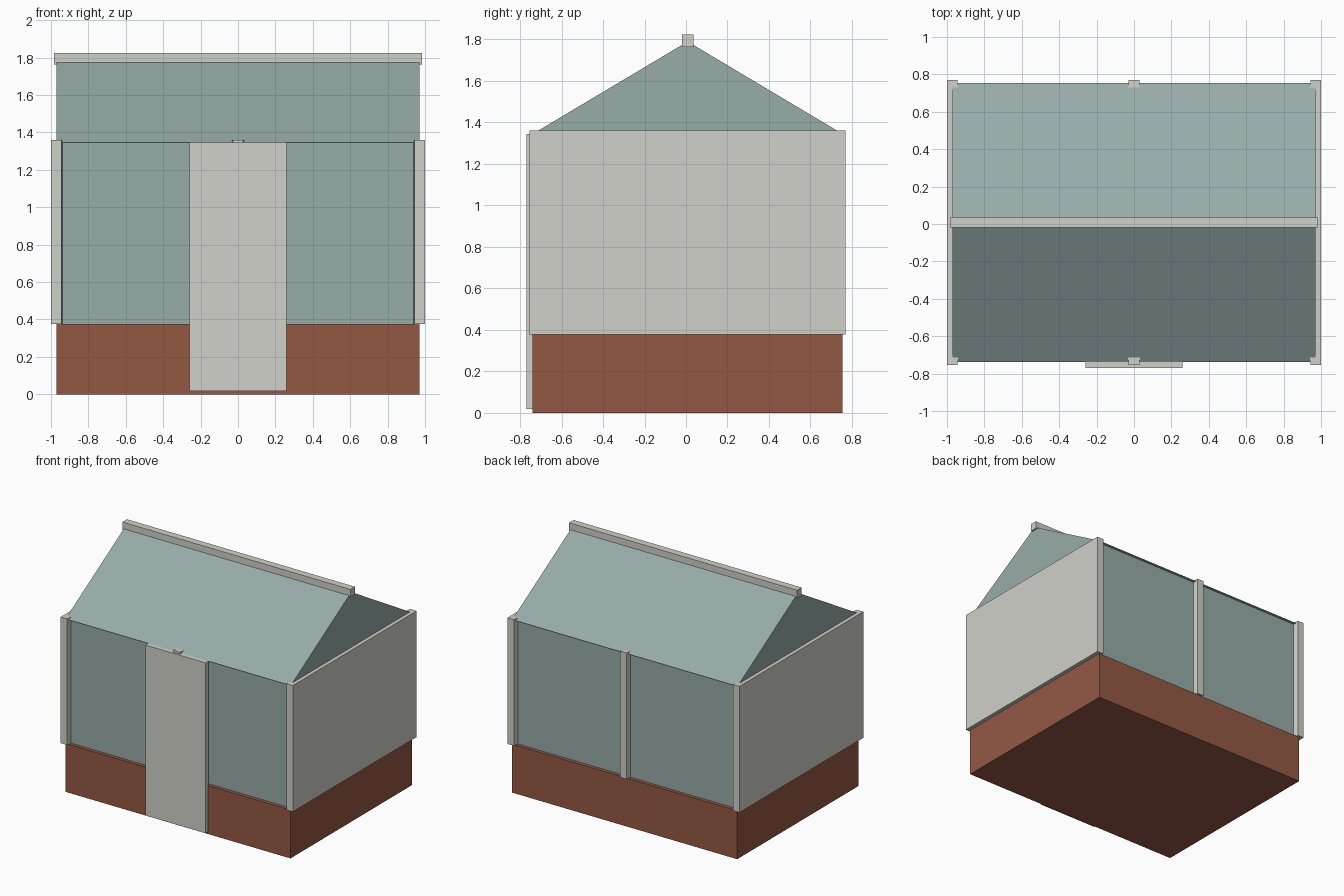
import bpy, bmesh

if "Cube" in bpy.data.objects:
    bpy.data.objects.remove(bpy.data.objects["Cube"])

YC = 0.008  # the building sits slightly behind the origin because of the door


def material(name, srgb):
    m = bpy.data.materials.new(name)
    lin = [((c / 255 + 0.055) / 1.055) ** 2.4 for c in srgb]
    m.diffuse_color = (*lin, 1)
    m.use_nodes = True
    m.node_tree.nodes["Principled BSDF"].inputs["Base Color"].default_value = m.diffuse_color
    return m


CREAM = material("cream frame", (209, 209, 202))
GLASS = material("pale teal glass", (151, 172, 169))
BRICK = material("red brown brick", (148, 89, 68))


def extrude(name, pts, offset, mat):
    """Extrude a closed polygon of 3D points along an offset vector."""
    bm = bmesh.new()
    face = bm.faces.new([bm.verts.new(p) for p in pts])
    res = bmesh.ops.extrude_face_region(bm, geom=[face])
    verts = [g for g in res["geom"] if isinstance(g, bmesh.types.BMVert)]
    bmesh.ops.translate(bm, verts=verts, vec=offset)
    bmesh.ops.recalc_face_normals(bm, faces=bm.faces)
    me = bpy.data.meshes.new(name)
    bm.to_mesh(me)
    bm.free()
    me.materials.append(mat)
    ob = bpy.data.objects.new(name, me)
    bpy.context.collection.objects.link(ob)
    return ob


def box(name, x0, x1, y0, y1, z0, z1, mat):
    pts = [(x0, y0, z0), (x1, y0, z0), (x1, y1, z0), (x0, y1, z0)]
    return extrude(name, pts, (0, 0, z1 - z0), mat)


# Brick plinth and the glazed body set back from its edge
box("brick_base", -0.97, 0.97, YC - 0.747, YC + 0.747, 0, 0.377, BRICK)
box("glass_walls", -0.96, 0.96, YC - 0.72, YC + 0.72, 0.37, 1.346, GLASS)

# Gabled roof with overhanging eaves
extrude("roof", [(-0.971, YC - 0.745, 1.346), (-0.971, YC + 0.745, 1.346),
                 (-0.971, YC, 1.79)], (1.942, 0, 0), GLASS)
box("ridge_beam", -0.983, 0.983, YC - 0.028, YC + 0.028, 1.764, 1.824, CREAM)

Z0, Z1 = 0.377, 1.36
for s, side in ((-1, "left"), (1, "right")):
    # End panels whose front and back edges form the corner posts
    plan = [(1, -0.762), (0.944, -0.762), (0.937, -0.70),
            (0.937, 0.70), (0.944, 0.762), (1, 0.762)]
    extrude(side + "_end_panel", [(s * x, YC + y, Z0) for x, y in plan],
            (0, 0, Z1 - Z0), CREAM)

for s, side in ((-1, "front"), (1, "back")):
    # Middle posts, slightly tapered outward
    plan = [(-0.028, 0.762), (0.028, 0.762), (0.034, 0.70), (-0.034, 0.70)]
    extrude(side + "_middle_post", [(x, YC + s * y, Z0) for x, y in plan],
            (0, 0, Z1 - Z0), CREAM)

# Door slab
box("door", -0.26, 0.26, -0.77, YC - 0.743, 0.018, 1.345, CREAM)
